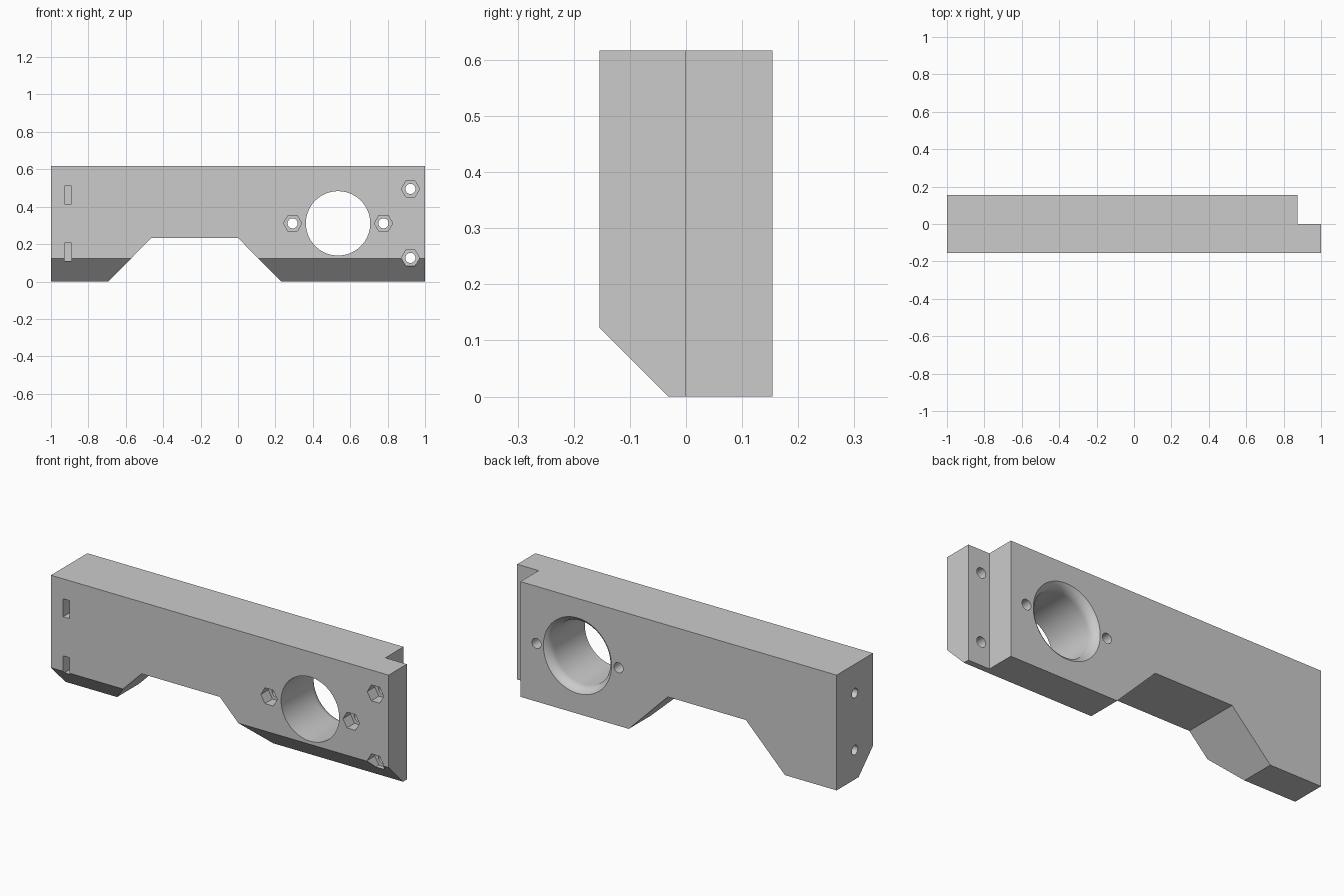
import bpy, bmesh
from math import pi, sin, cos, radians
from mathutils import Vector

cube = bpy.data.objects.get("Cube")
if cube:
    bpy.data.objects.remove(cube, do_unlink=True)

grey = bpy.data.materials.new("light grey")
grey.use_nodes = True
grey.diffuse_color = (0.6, 0.6, 0.6, 1)
grey.node_tree.nodes["Principled BSDF"].inputs["Base Color"].default_value = (0.6, 0.6, 0.6, 1)


def loft(name, rings):
    """Closed solid through a stack of equal-length point rings."""
    bm = bmesh.new()
    loops = [[bm.verts.new(p) for p in ring] for ring in rings]
    for a, b in zip(loops, loops[1:]):
        for i in range(len(a)):
            j = (i + 1) % len(a)
            bm.faces.new((a[i], a[j], b[j], b[i]))
    bm.faces.new(loops[0])
    bm.faces.new(loops[-1])
    bmesh.ops.recalc_face_normals(bm, faces=bm.faces)
    mesh = bpy.data.meshes.new(name)
    bm.to_mesh(mesh)
    bm.free()
    mesh.materials.append(grey)
    obj = bpy.data.objects.new(name, mesh)
    bpy.context.collection.objects.link(obj)
    return obj


def ring(centre, axis, radius, along, sides):
    """Regular polygon around an x or y axis."""
    pts = []
    for i in range(sides):
        a = 2 * pi * i / sides
        u, z = radius * cos(a), radius * sin(a)
        offset = (u, along, z) if axis == "y" else (along, u, z)
        pts.append(Vector(centre) + Vector(offset))
    return pts


def bore(name, centre, axis, profile, sides=32):
    return loft(name, [ring(centre, axis, r, t, sides) for r, t in profile])


def block(name, lo, hi):
    (x0, y0, z0), (x1, y1, z1) = lo, hi
    return loft(name, [[(x0, y0, z), (x1, y0, z), (x1, y1, z), (x0, y1, z)] for z in (z0, z1)])


HALF = 0.154    # half thickness
TOP = 0.617

# Bar with a chamfered lower front edge
section = [(-HALF, TOP), (HALF, TOP), (HALF, 0), (-0.032, 0), (-HALF, 0.122)]
body = loft("bracket_body", [[(x, y, z) for y, z in section] for x in (-1, 1)])

# Rear step at the left end and the arch underneath
cutters = [block("step_cutter", (0.873, 0, -0.1), (1.1, 0.3, 0.8))]
arch = [(-0.793, -0.1), (-0.463, 0.233), (0, 0.233), (0.33, -0.1)]
cutters.append(loft("arch_cutter", [[(x, y, z) for x, z in arch] for y in (-0.3, 0.3)]))

# Large bore, flared at the back
R, FLARE = 0.172, 0.06
arc = [radians(a) for a in range(0, 61, 10)]
flare = [(R + FLARE * (1 - cos(a)), HALF - FLARE * (sin(arc[-1]) - sin(a))) for a in arc]
profile = [(R, -0.3)] + flare + [(flare[-1][0], 0.3)]
cutters.append(bore("main_bore_cutter", (0.535, 0, 0.311), "y", profile, 96))

# Bolt holes with hexagonal nut pockets on the front
for x, z in [(0.292, 0.311), (0.778, 0.311), (0.922, 0.495), (0.922, 0.126)]:
    cutters.append(bore("bolt_cutter", (x, 0, z), "y", [(0.027, -0.3), (0.027, 0.3)]))
    cutters.append(bore("nut_pocket_cutter", (x, 0, z), "y", [(0.049, -0.3), (0.049, -0.09)], 6))

# End bolt holes with nut slots
for z in (0.462, 0.157):
    cutters.append(bore("end_bolt_cutter", (0, 0, z), "x", [(0.025, -1.1), (0.025, -0.8)]))
    cutters.append(block("nut_slot_cutter", (-0.928, -0.3, z - 0.048), (-0.89, 0.048, z + 0.048)))

bpy.context.view_layer.objects.active = body
body.select_set(True)
for cutter in cutters:
    mod = body.modifiers.new("cut", "BOOLEAN")
    mod.operation = "DIFFERENCE"
    mod.solver = "EXACT"
    mod.object = cutter
    bpy.ops.object.modifier_apply(modifier=mod.name)
    bpy.data.objects.remove(cutter, do_unlink=True)

bpy.ops.object.shade_smooth_by_angle(angle=radians(25))
